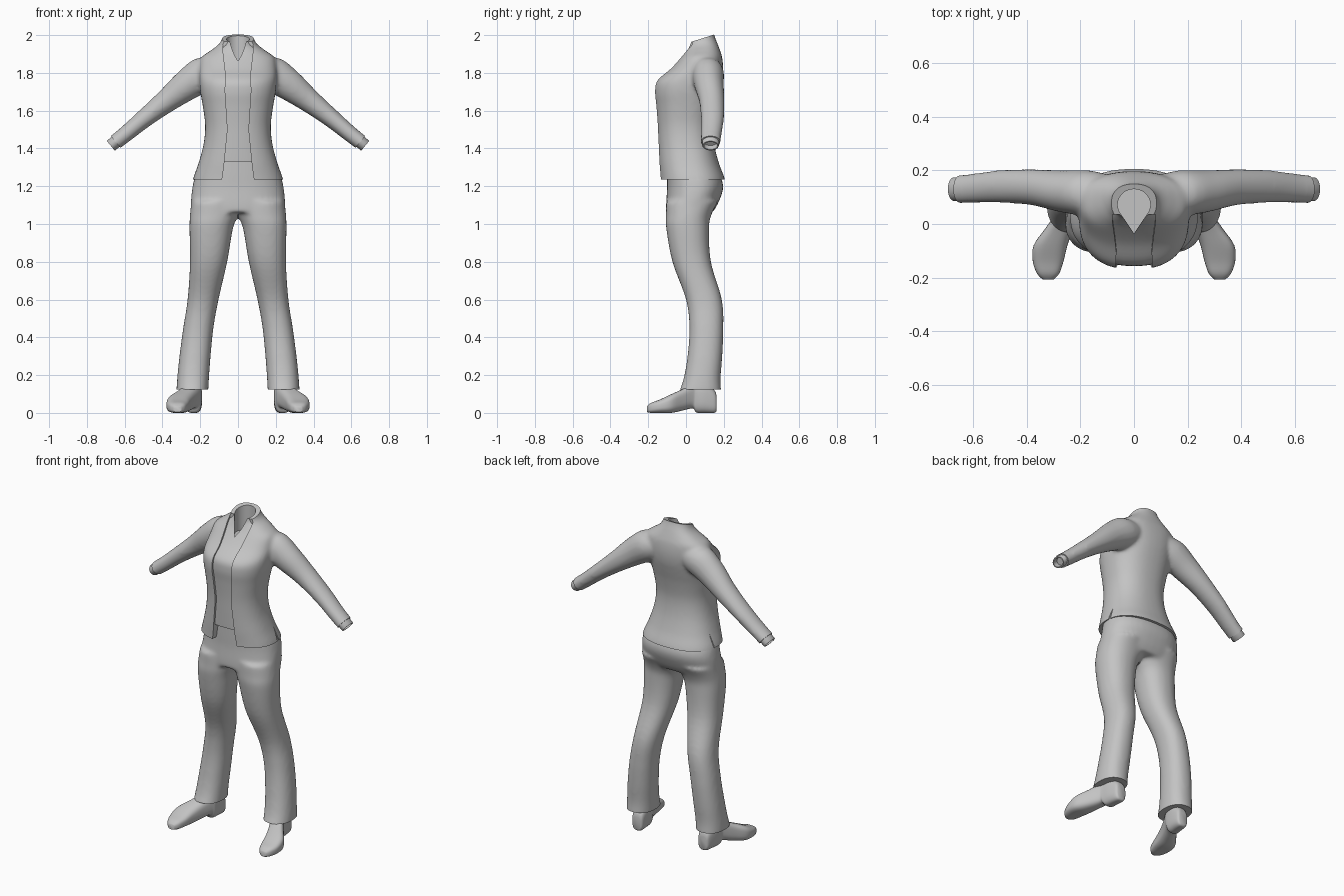
import bpy, bmesh, math
from mathutils import Vector

if "Cube" in bpy.data.objects:
    bpy.data.objects.remove(bpy.data.objects["Cube"], do_unlink=True)

grey = bpy.data.materials.new("plain_grey")
grey.use_nodes = True
grey.diffuse_color = (0.55, 0.55, 0.55, 1)
grey.node_tree.nodes["Principled BSDF"].inputs["Base Color"].default_value = grey.diffuse_color


def spline(rings, steps):
    """Catmull-Rom interpolation between rings of (centre, u, v)."""
    if steps < 2:
        return rings
    out = []
    for i in range(len(rings) - 1):
        quad = [rings[max(i - 1, 0)], rings[i], rings[i + 1], rings[min(i + 2, len(rings) - 1)]]
        for s in range(steps):
            t = s / steps
            out.append(tuple(
                0.5 * (2 * b + (c - a) * t + (2 * a - 5 * b + 4 * c - d) * t * t
                       + (3 * b - a - 3 * c + d) * t ** 3)
                for a, b, c, d in zip(*quad)))
    return out + [rings[-1]]


def loft(bm, rings, power=2.0, steps=5, sides=40):
    """Closed tube through superellipse rings, capped at both ends."""
    def bulge(value):
        return math.copysign(abs(value) ** (2 / power), value)
    loops = []
    for centre, u, v in spline(rings, steps):
        angles = [math.tau * k / sides for k in range(sides)]
        loops.append([bm.verts.new(centre + u * bulge(math.cos(a)) + v * bulge(math.sin(a)))
                      for a in angles])
    for low, high in zip(loops, loops[1:]):
        for k in range(sides):
            n = (k + 1) % sides
            bm.faces.new((low[k], low[n], high[n], high[k]))
    bm.faces.new(loops[0])
    bm.faces.new(loops[-1])


def level(x0, x1, yf, yb, zf, zb=None):
    """Roughly horizontal ring from its side, front and back limits."""
    zb = zf if zb is None else zb
    return (Vector(((x0 + x1) / 2, (yf + yb) / 2, (zf + zb) / 2)),
            Vector(((x1 - x0) / 2, 0, 0)), Vector((0, (yb - yf) / 2, (zb - zf) / 2)))


def finish(name, bm):
    bmesh.ops.recalc_face_normals(bm, faces=bm.faces)
    mesh = bpy.data.meshes.new(name)
    bm.to_mesh(mesh)
    bm.free()
    mesh.materials.append(grey)
    obj = bpy.data.objects.new(name, mesh)
    bpy.context.collection.objects.link(obj)
    return obj


def bake(obj):
    graph = bpy.context.evaluated_depsgraph_get()
    mesh = bpy.data.meshes.new_from_object(obj.evaluated_get(graph))
    obj.modifiers.clear()
    obj.data = mesh


def fuse(obj, rounds=8):
    """Merge overlapping tubes into one soft skin."""
    remesh = obj.modifiers.new("fuse", "REMESH")
    remesh.mode = "VOXEL"
    remesh.voxel_size = 0.011
    soften = obj.modifiers.new("soften", "SMOOTH")
    soften.factor = 0.5
    soften.iterations = rounds
    bake(obj)


def trim(obj, point, normal):
    """Cut away everything beyond a plane and close the cut."""
    bm = bmesh.new()
    bm.from_mesh(obj.data)
    bmesh.ops.bisect_plane(bm, geom=bm.verts[:] + bm.edges[:] + bm.faces[:],
                           plane_co=point, plane_no=normal, clear_outer=True)
    bmesh.ops.holes_fill(bm, edges=[e for e in bm.edges if e.is_boundary])
    bmesh.ops.recalc_face_normals(bm, faces=bm.faces)
    bm.to_mesh(obj.data)
    bm.free()


def carve(objects, points, direction):
    """Subtract a prism from each object."""
    bm = bmesh.new()
    face = bm.faces.new([bm.verts.new(p) for p in points])
    top = bmesh.ops.extrude_face_region(bm, geom=[face], use_keep_orig=True)["geom"]
    bmesh.ops.translate(bm, verts=[v for v in top if isinstance(v, bmesh.types.BMVert)],
                        vec=direction)
    cutter = finish("cutter", bm)
    for obj in objects:
        cut = obj.modifiers.new("cut", "BOOLEAN")
        cut.operation = "DIFFERENCE"
        cut.solver = "EXACT"
        cut.object = cutter
        bake(obj)
    bpy.data.objects.remove(cutter, do_unlink=True)


def smooth(obj, degrees=40):
    bpy.ops.object.select_all(action="DESELECT")
    obj.select_set(True)
    bpy.context.view_layer.objects.active = obj
    bpy.ops.object.shade_smooth_by_angle(angle=math.radians(degrees))


# Torso profile: half width, front y, back y, front z, back z
torso = [(.25, -.14, .215, 1.17, 1.17), (.238, -.14, .205, 1.24, 1.24),
         (.21, -.146, .175, 1.32, 1.32), (.183, -.15, .15, 1.42, 1.42),
         (.174, -.154, .143, 1.52, 1.52), (.186, -.162, .158, 1.62, 1.62),
         (.2, -.17, .178, 1.7, 1.7), (.205, -.157, .192, 1.76, 1.76),
         (.205, -.087, .197, 1.82, 1.82), (.195, -.033, .192, 1.88, 1.88),
         (.15, -.012, .18, 1.91, 1.92), (.105, .0, .165, 1.935, 1.96),
         (.085, .005, .15, 1.955, 2.0), (.078, .015, .142, 2.0, 2.06)]


def torso_rings(inset):
    return [level(inset - w, w - inset, f + inset, b - inset, zf, zb)
            for w, f, b, zf, zb in torso]


# Arm path: centre, radius across, half depth
along = Vector((.77, 0, -.63))
across = Vector((.63, 0, .77))
arm = [((.09, .11, 1.83), .07, .07), ((.17, .115, 1.8), .095, .085),
       ((.27, .122, 1.735), .083, .078), ((.38, .137, 1.65), .063, .067),
       ((.5, .14, 1.555), .049, .061), ((.6, .133, 1.472), .043, .055),
       ((.7, .127, 1.395), .04, .052)]


def arm_ring(side, centre, radius, depth):
    flip = Vector((side, 1, 1))
    return (Vector(centre) * flip, across * radius * flip, Vector((0, depth, 0)))


# Jacket: torso and sleeves fused, then trimmed at hem, collar and wrists
bm = bmesh.new()
loft(bm, torso_rings(0), power=2.35)
for side in (-1, 1):
    loft(bm, [arm_ring(side, *r) for r in arm])
jacket = finish("jacket", bm)
fuse(jacket)
trim(jacket, (0, 0, 1.236), (0, 0, -1))
collar_plane = (0, .14, 2.0), (0, -.3, .95)
trim(jacket, *collar_plane)
wrist = Vector((.648, .13, 1.435))
for side in (-1, 1):
    flip = Vector((side, 1, 1))
    trim(jacket, wrist * flip, along * flip)

# Shirt inside the jacket
bm = bmesh.new()
loft(bm, torso_rings(.013), power=2.35)
shirt = finish("shirt", bm)
trim(shirt, (0, 0, 1.33), (0, 0, -1))
trim(shirt, *collar_plane)

# Jacket front opening, side slits and neck hole
edge = [(.09, 1.2), (.075, 1.3), (.055, 1.5), (.068, 1.7), (.066, 1.8), (.08, 1.92), (.085, 2.1)]
outline = edge + [(-x, z) for x, z in reversed(edge)]
carve([jacket], [(x, -.3, z) for x, z in outline], (0, .335, 0))
carve([jacket], [(-.5, .052, 1.2), (-.5, .076, 1.2), (-.5, .06, 1.315)], (1, 0, 0))
hole = [(0, -.035, 1.84)]
for k in range(25):
    a = math.radians(-30 + k * 10)
    hole.append((.061 * math.cos(a), .072 + .058 * math.sin(a), 1.84))
carve([jacket, shirt], hole, (0, 0, .3))

# Trousers: hips and two legs fused
bm = bmesh.new()
hips = [(.17, -.1, .12, 1.4), (.225, -.1, .18, 1.26), (.242, -.1, .197, 1.19),
        (.25, -.105, .17, 1.11), (.246, -.105, .14, 1.06)]
loft(bm, [level(-w, w, f, b, z) for w, f, b, z in hips], power=2.3)
leg = [(-.005, .247, -.105, .17, 1.12), (-.003, .254, -.106, .135, 1.05),
       (.026, .257, -.105, .122, .98), (.057, .254, -.072, .132, .8),
       (.103, .267, .0, .19, .6), (.13, .29, .018, .198, .45),
       (.145, .31, .008, .192, .3), (.154, .322, -.013, .183, .18),
       (.158, .327, -.042, .188, .1)]
for side in (-1, 1):
    loft(bm, [level(side * a, side * b, f, k, z) for a, b, f, k, z in leg], power=2.25)
trousers = finish("trousers", bm)
fuse(trousers)
trim(trousers, (0, 0, .125), (0, 0, -1))

for garment in (jacket, shirt, trousers):
    smooth(garment)

# Shoe sections: y, centre x, half width, bottom z, top z
shoe = [(.162, .23, .026, .01, .09), (.15, .23, .037, .0, .12), (.1, .235, .045, .0, .16),
        (.055, .24, .046, .002, .16), (.035, .248, .046, .024, .155),
        (-.02, .28, .053, .012, .125), (-.08, .311, .063, .0, .098),
        (-.14, .32, .057, .0, .07), (-.185, .32, .041, .0, .053), (-.207, .32, .02, .004, .035)]
for side, label in ((-1, "right"), (1, "left")):
    bm = bmesh.new()
    loft(bm, [(Vector((side * x, y, (low + high) / 2)), Vector((side * w, 0, 0)),
               Vector((0, 0, (high - low) / 2))) for y, x, w, low, high in shoe],
         power=2.9, steps=4)
    for v in bm.verts:
        v.co.z = max(v.co.z, 0)
    smooth(finish(label + "_shoe", bm), 50)

    # Hollow shirt cuff at the wrist
    bm = bmesh.new()
    cuff = [(-.03, .034), (.03, .034), (.033, .032), (.033, .026), (-.01, .025)]
    loft(bm, [arm_ring(side, wrist + along * d, r, r + .01) for d, r in cuff], steps=1)
    smooth(finish(label + "_cuff", bm))
